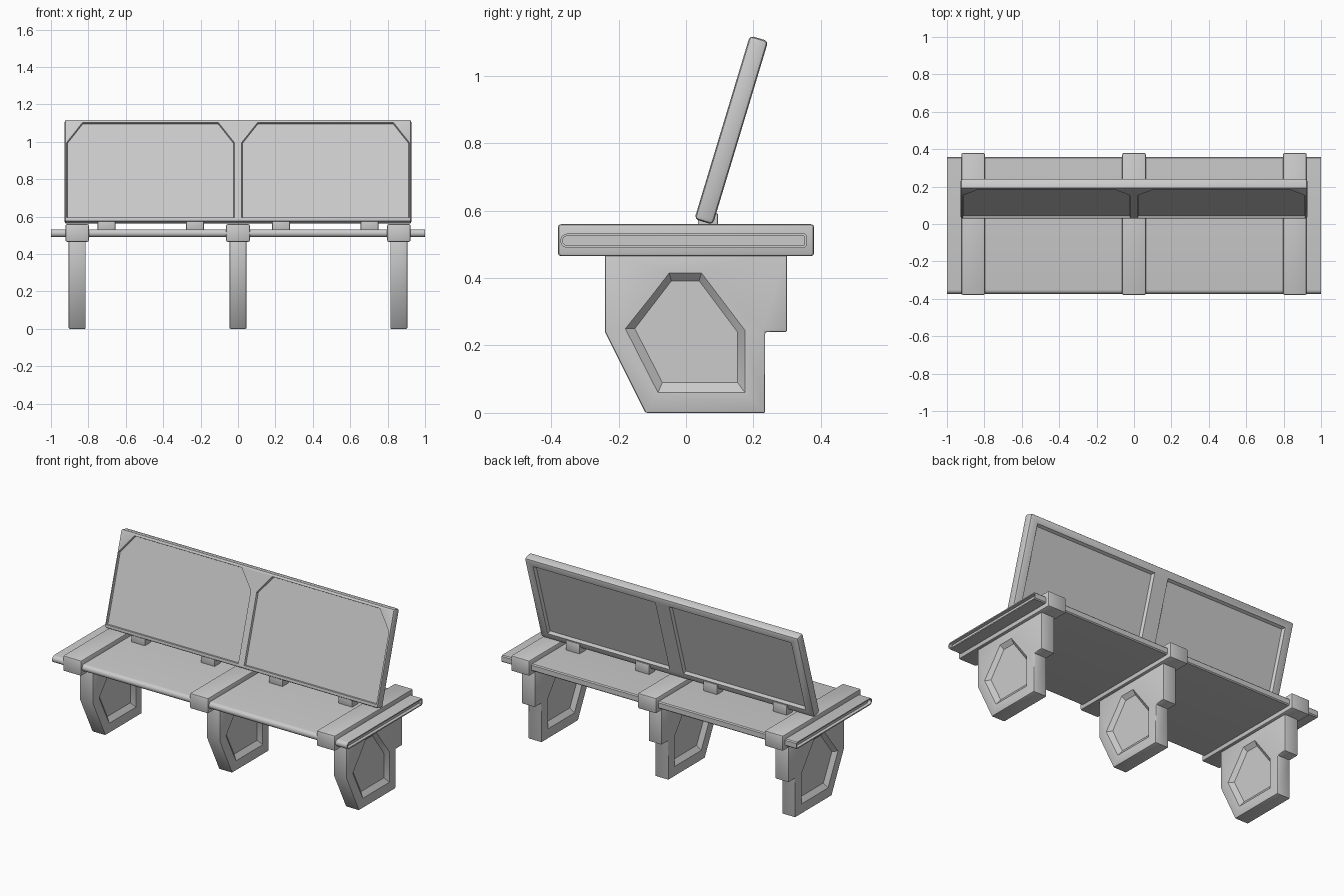
import bpy, bmesh, math
from mathutils import Matrix, Vector

cube = bpy.data.objects.get("Cube")
if cube:
    bpy.data.objects.remove(cube, do_unlink=True)

grey = bpy.data.materials.new("light grey")
grey.use_nodes = True
tone = (0.6, 0.6, 0.6, 1)
grey.diffuse_color = tone
grey.node_tree.nodes["Principled BSDF"].inputs["Base Color"].default_value = tone


def loft(name, loop_a, loop_b):
    """Closed solid between two matching 3D loops."""
    bm = bmesh.new()
    a = [bm.verts.new(p) for p in loop_a]
    b = [bm.verts.new(p) for p in loop_b]
    bm.faces.new(a)
    bm.faces.new(b[::-1])
    for i in range(len(a)):
        j = (i + 1) % len(a)
        bm.faces.new((a[j], a[i], b[i], b[j]))
    bmesh.ops.recalc_face_normals(bm, faces=bm.faces)
    mesh = bpy.data.meshes.new(name)
    bm.to_mesh(mesh)
    bm.free()
    mesh.materials.append(grey)
    ob = bpy.data.objects.new(name, mesh)
    bpy.context.collection.objects.link(ob)
    return ob


def slab(name, outline, x0, x1):
    """Side profile (y, z) extruded along x."""
    return loft(name, [(x0, y, z) for y, z in outline], [(x1, y, z) for y, z in outline])


def box(name, x0, x1, y0, y1, z0, z1):
    return slab(name, [(y0, z0), (y1, z0), (y1, z1), (y0, z1)], x0, x1)


def rounded(ob, width, segments=2):
    mod = ob.modifiers.new("bevel", "BEVEL")
    mod.width, mod.segments = width, segments


def recess(ob, rim, floor):
    """Cut a sloped pocket from the rim loop down to the floor loop."""
    rim, floor = [Vector(p) for p in rim], [Vector(p) for p in floor]
    cutter = loft("cutter", [2 * r - f for r, f in zip(rim, floor)], floor)
    cutter.hide_render = True
    mod = ob.modifiers.new("recess", "BOOLEAN")
    mod.operation, mod.solver, mod.object = "DIFFERENCE", "EXACT", cutter
    return cutter


def finish(ob, cutters=()):
    """Apply the modifiers, remove the cutters and shade."""
    graph = bpy.context.evaluated_depsgraph_get()
    ob.data = bpy.data.meshes.new_from_object(ob.evaluated_get(graph))
    ob.modifiers.clear()
    for c in cutters:
        bpy.data.objects.remove(c, do_unlink=True)
    bpy.ops.object.select_all(action="DESELECT")
    ob.select_set(True)
    bpy.context.view_layer.objects.active = ob
    bpy.ops.object.shade_smooth_by_angle(angle=math.radians(35))


# Legs with a pocket on each side, and the brackets wrapping the seat
leg_outline = [(-.24, .48), (-.24, .24), (-.12, 0), (.235, 0), (.235, .24), (.3, .24), (.3, .48)]
rim = [(-.18, .25), (-.05, .415), (.046, .415), (.175, .245), (.175, .06), (-.083, .06)]
floor = [(-.152, .25), (-.043, .392), (.039, .392), (.153, .24), (.153, .09), (-.07, .09)]
for side, x in (("right", -.86), ("middle", 0), ("left", .86)):
    leg = slab(side + "_leg", leg_outline, x - .045, x + .045)
    rounded(leg, .005)
    cutters = []
    for s in (-1, 1):
        cutters.append(recess(leg, [(x + s * .045, y, z) for y, z in rim],
                              [(x + s * .023, y, z) for y, z in floor]))
    finish(leg, cutters)
    bracket = box(side + "_bracket", x - .063, x + .063, -.38, .38, .465, .56)
    rounded(bracket, .009)
    finish(bracket)

# Seat board with rounded front edge and hollowed ends
nose = [(-.352 - .021 * math.sin(t * math.pi / 8), .511 + .021 * math.cos(t * math.pi / 8))
        for t in range(9)]
seat = slab("seat", nose + [(.352, .49), (.358, .496), (.358, .526), (.352, .532)], -1, 1)
bm = bmesh.new()
bm.from_mesh(seat.data)
ends = [f for f in bm.faces if abs(f.normal.x) > .9]
bmesh.ops.inset_individual(bm, faces=ends, thickness=.007)
for f in ends:
    bmesh.ops.translate(bm, verts=f.verts, vec=-f.normal * .0001)
    for e in bmesh.ops.extrude_discrete_faces(bm, faces=[f])["faces"]:
        bmesh.ops.translate(bm, verts=e.verts, vec=-e.normal * .02)
bm.to_mesh(seat.data)
bm.free()
finish(seat)

# Backrest, built upright then leaned back
HALF, THICK, TALL = .927, .057, .569
back = box("backrest", -HALF, HALF, 0, THICK, 0, TALL)
rounded(back, .012)
cutters = []
for s in (-1, 1):
    # front pocket with clipped upper corners
    front = [(.02, .02), (.916, .02), (.916, .44), (.832, .551), (.104, .551), (.02, .44)]
    cutters.append(recess(back, [(s * x, 0, z) for x, z in front],
                          [(s * (.468 + (x - .468) * .992), .012, .285 + (z - .285) * .988)
                           for x, z in front]))
    # rear rectangular pocket
    rear = [(.047, .04), (.875, .04), (.875, .525), (.047, .525)]
    cutters.append(recess(back, [(s * x, THICK, z) for x, z in rear],
                          [(s * (.461 + (x - .461) * .975), THICK - .014, .283 + (z - .283) * .95)
                           for x, z in rear]))
finish(back, cutters)
back.matrix_world = Matrix.Translation((0, .025, .575)) @ Matrix.Rotation(math.radians(-16.8), 4, "X")

# Mounting tabs joining the backrest to the seat
for i, x in enumerate((-.703, -.23, .23, .703)):
    tab = box(f"mounting_tab_{i + 1}", x - .047, x + .047, .035, .095, .525, .592)
    rounded(tab, .004)
    finish(tab)
